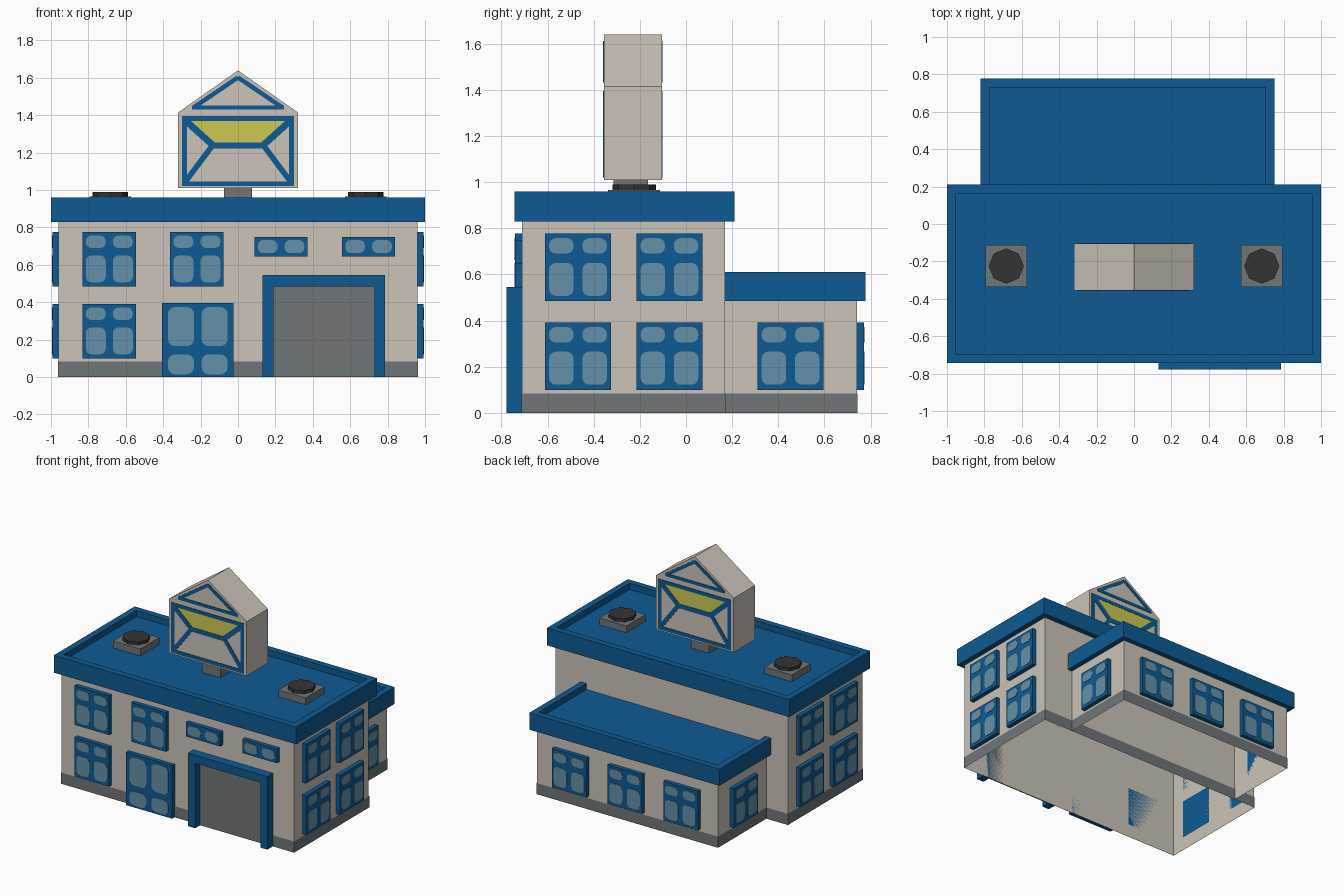
import bpy, bmesh, math
from mathutils import Matrix, Vector

if "Cube" in bpy.data.objects:
    bpy.data.objects.remove(bpy.data.objects["Cube"])


def srgb(r, g, b):
    f = lambda c: c / 12.92 if c <= 0.04045 else ((c + 0.055) / 1.055) ** 2.4
    return (f(r / 255), f(g / 255), f(b / 255), 1)


def material(name, *rgb):
    m = bpy.data.materials.new(name)
    m.diffuse_color = srgb(*rgb)
    m.use_nodes = True
    m.node_tree.nodes["Principled BSDF"].inputs["Base Color"].default_value = m.diffuse_color
    return m


BEIGE = material("beige_wall", 203, 195, 184)
BLUE = material("blue_trim", 13, 91, 147)
GLASS = material("pale_blue_glass", 101, 145, 168)
GREY = material("grey_stone", 112, 118, 120)
DARK = material("dark_fan", 52, 52, 52)
YELLOW = material("yellow_panel", 204, 201, 82)


def finish(bm, name, mats, fix_normals=True):
    if fix_normals:
        bmesh.ops.recalc_face_normals(bm, faces=bm.faces[:])
    me = bpy.data.meshes.new(name)
    bm.to_mesh(me)
    bm.free()
    for m in mats:
        me.materials.append(m)
    ob = bpy.data.objects.new(name, me)
    bpy.context.collection.objects.link(ob)
    return ob


def prism(bm, pts, d0, d1, slot=0, turn=0):
    """Extrude a (u, v) outline from depth d0 out to d1, on the side of the building given by turn."""
    rot = Matrix.Rotation(math.radians(turn), 3, 'Z')
    back = [bm.verts.new(rot @ Vector((u, -d0, v))) for u, v in pts]
    front = [bm.verts.new(rot @ Vector((u, -d1, v))) for u, v in pts]
    n = len(pts)
    faces = [bm.faces.new(front), bm.faces.new(back[::-1])]
    for i in range(n):
        j = (i + 1) % n
        faces.append(bm.faces.new((front[j], front[i], back[i], back[j])))
    for f in faces:
        f.material_index = slot


def rect(u0, u1, v0, v1):
    return [(u0, v0), (u1, v0), (u1, v1), (u0, v1)]


def rounded(u0, u1, v0, v1, r, seg=4):
    pts = []
    corners = [(u1 - r, v0 + r, -90), (u1 - r, v1 - r, 0), (u0 + r, v1 - r, 90), (u0 + r, v0 + r, 180)]
    for cu, cv, start in corners:
        for k in range(seg + 1):
            a = math.radians(start + 90 * k / seg)
            pts.append((cu + r * math.cos(a), cv + r * math.sin(a)))
    return pts


def box(name, x0, x1, y0, y1, z0, z1, mat):
    bm = bmesh.new()
    prism(bm, rect(x0, x1, z0, z1), -y1, -y0)
    return finish(bm, name, [mat])


def wall_shell(name, path, z0, z1, mat, closed):
    bm = bmesh.new()
    lo = [bm.verts.new((x, y, z0)) for x, y in path]
    hi = [bm.verts.new((x, y, z1)) for x, y in path]
    for i in range(len(path) if closed else len(path) - 1):
        j = (i + 1) % len(path)
        bm.faces.new((lo[i], lo[j], hi[j], hi[i]))
    return finish(bm, name, [mat], False)


def tray_roof(name, x0, x1, y0, y1, z0, z1, rim, sink):
    bm = bmesh.new()
    prism(bm, rect(x0, x1, z0, z1), -y1, -y0)
    bmesh.ops.recalc_face_normals(bm, faces=bm.faces[:])
    top = max(bm.faces, key=lambda f: f.calc_center_median().z)
    bmesh.ops.inset_region(bm, faces=[top], thickness=rim)
    floor = bmesh.ops.extrude_face_region(bm, geom=[top])
    bmesh.ops.translate(bm, vec=(0, 0, -sink),
                        verts=[g for g in floor['geom'] if isinstance(g, bmesh.types.BMVert)])
    if top.is_valid:
        bm.faces.remove(top)
    return finish(bm, name, [BLUE])


# Walls, open underneath, with a grey plinth strip
e = 0.003
wall_shell("main_walls", [(-.96, -.71), (.96, -.71), (.96, .17), (-.96, .17)], 0, .84, BEIGE, True)
wall_shell("main_plinth", [(-.96 - e, -.71 - e), (.96 + e, -.71 - e), (.96 + e, .17 + e), (-.96 - e, .17 + e)],
           0, .083, GREY, True)
wall_shell("rear_wing_walls", [(.712, .17), (.712, .74), (-.782, .74), (-.782, .17)], 0, .495, BEIGE, False)
wall_shell("rear_wing_plinth", [(.712 + e, .17), (.712 + e, .74 + e), (-.782 - e, .74 + e), (-.782 - e, .17)],
           0, .083, GREY, False)

# Roofs with raised rims
tray_roof("main_roof", -1, 1, -.743, .21, .83, .96, .067, .045)
tray_roof("rear_wing_roof", -.82, .75, .10, .777, .485, .61, .067, .045)


# Windows: blue frame box with thin rounded panes
def window(name, u, v0, w, h, wall, turn, rows, gap=.038, edge=.017, r=.03):
    bm = bmesh.new()
    prism(bm, rect(u - w / 2, u + w / 2, v0, v0 + h), wall, wall + .031, 0, turn)
    for s in (-1, 1):
        a, b = sorted((u + s * gap / 2, u + s * (w / 2 - edge)))
        for lo, hi in rows:
            prism(bm, rounded(a, b, v0 + lo, v0 + hi, r), wall + .031, wall + .034, 1, turn)
    return finish(bm, name, [BLUE, GLASS])


TALL = [(.022, .165), (.205, .272)]
LOWER, UPPER, W, H = .10, .485, .285, .292

for u, v in ((-.688, LOWER), (-.688, UPPER), (-.22, UPPER)):
    window("front_window", u, v, W, H, .71, 0, TALL)
for u in (.23, .698):
    window("front_small_window", u, .645, .283, .105, .71, 0, [(.018, .088)])
window("front_door", -.215, 0, .38, .395, .71, 0, [(.015, .122), (.165, .375)], .04, .03, .04)

for side, turn, s in (("right", 90, 1), ("left", 270, -1)):
    for y in (-.468, -.072):
        for v in (LOWER, UPPER):
            window(side + "_window", s * y, v, W, H, .96, turn, TALL)
    window(side + "_wing_window", s * .453, LOWER, W, H, .712 if s > 0 else .782, turn, TALL)
for x in (.425, -.035, -.495):
    window("rear_window", -x, LOWER, W, H, .74, 180, TALL)

# Garage door and its surround
bm = bmesh.new()
prism(bm, [(.13, 0), (.19, 0), (.19, .485), (.73, .485), (.73, 0), (.787, 0), (.787, .545), (.13, .545)], .71, .777)
finish(bm, "garage_surround", [BLUE])
box("garage_door", .19, .73, -.718, -.71, 0, .485, GREY)

# Roof vents
for x in (-.683, .683):
    box("vent_base", x - .112, x + .112, -.337, -.113, .91, .966, GREY)
    bm = bmesh.new()
    bmesh.ops.create_cone(bm, cap_ends=True, segments=8, radius1=.094, radius2=.094, depth=.024,
                          matrix=Matrix.Translation((x, -.225, .977)))
    finish(bm, "vent_fan", [DARK])

# Roof sign: post and gabled block
box("sign_post", -.075, .075, -.315, -.165, .91, 1.012, GREY)
bm = bmesh.new()
prism(bm, [(-.32, 1.01), (.32, 1.01), (.32, 1.415), (0, 1.64), (-.32, 1.415)], .105, .355)
finish(bm, "sign_block", [BEIGE])


def stroke(bm, p, q, w, d, turn):
    p, q = Vector(p), Vector(q)
    t = (q - p).normalized()
    n = Vector((-t.y, t.x)) * w / 2
    prism(bm, [tuple(c) for c in (p - n, q - n, q + n, p + n)], d, d + .004, 0, turn)


# Flat geometric trim on both faces of the sign
for name, turn, d in (("sign_front_trim", 0, .355), ("sign_rear_trim", 180, -.105)):
    bm = bmesh.new()
    w = .026
    for z in (1.382, 1.034):
        stroke(bm, (-.3, z), (.3, z), w, d, turn)
    stroke(bm, (-.15, 1.238), (.15, 1.238), .034, d, turn)
    stroke(bm, (-.245, 1.442), (.245, 1.442), .022, d, turn)
    for s in (-1, 1):
        stroke(bm, (s * .287, 1.021), (s * .287, 1.395), w, d, turn)
        stroke(bm, (s * .285, 1.375), (s * .135, 1.24), .036, d, turn)
        stroke(bm, (s * .135, 1.24), (s * .285, 1.04), .03, d, turn)
        stroke(bm, (s * .235, 1.443), (0, 1.602), .024, d, turn)
    prism(bm, [(-.155, 1.24), (.155, 1.24), (.27, 1.38), (-.27, 1.38)], d, d + .002, 1, turn)
    finish(bm, name, [BLUE, YELLOW])
